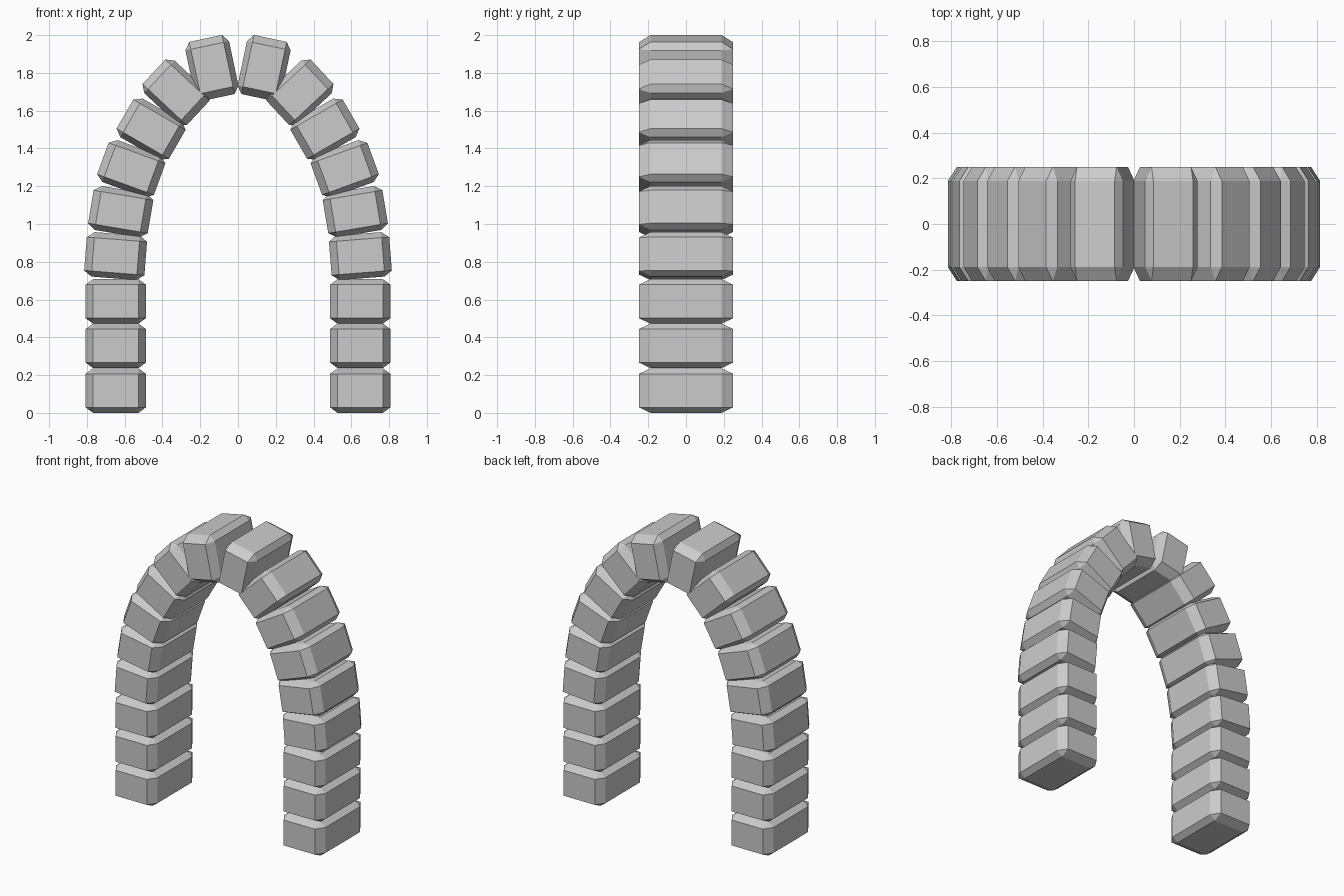
import bpy, bmesh
from math import radians

if "Cube" in bpy.data.objects:
    bpy.data.objects.remove(bpy.data.objects["Cube"])

# Shared stone: unit cube with chamfered edges, stretched to block proportions
W, D, H = 0.32, 0.50, 0.236
mesh = bpy.data.meshes.new("arch_stone")
bm = bmesh.new()
bmesh.ops.create_cube(bm, size=1.0)
bmesh.ops.bevel(bm, geom=bm.edges[:], offset=0.125, segments=1,
                profile=0.5, affect='EDGES')
bmesh.ops.scale(bm, vec=(W, D, H), verts=bm.verts[:])
bmesh.ops.recalc_face_normals(bm, faces=bm.faces[:])
bm.to_mesh(mesh)
bm.free()

# Right half of the arch from the ground up: x, z, inward tilt in degrees
stones = [
    (0.647, 0.118, 0), (0.647, 0.355, 0), (0.647, 0.590, 0),
    (0.648, 0.830, 4.5), (0.621, 1.065, 9.5), (0.565, 1.292, 20),
    (0.460, 1.502, 30), (0.328, 1.697, 43), (0.138, 1.826, 78),
]


def place(name, x, z, tilt):
    ob = bpy.data.objects.new(name, mesh)
    ob.location = (x, 0, z)
    ob.rotation_euler = (0, -radians(tilt), 0)
    bpy.context.collection.objects.link(ob)


# Both mirrored halves
for i, (x, z, tilt) in enumerate(stones, 1):
    part = "pillar_stone" if tilt == 0 else "arch_stone"
    place(f"{part}_right_{i}", x, z, tilt)
    place(f"{part}_left_{i}", -x, z, -tilt)
